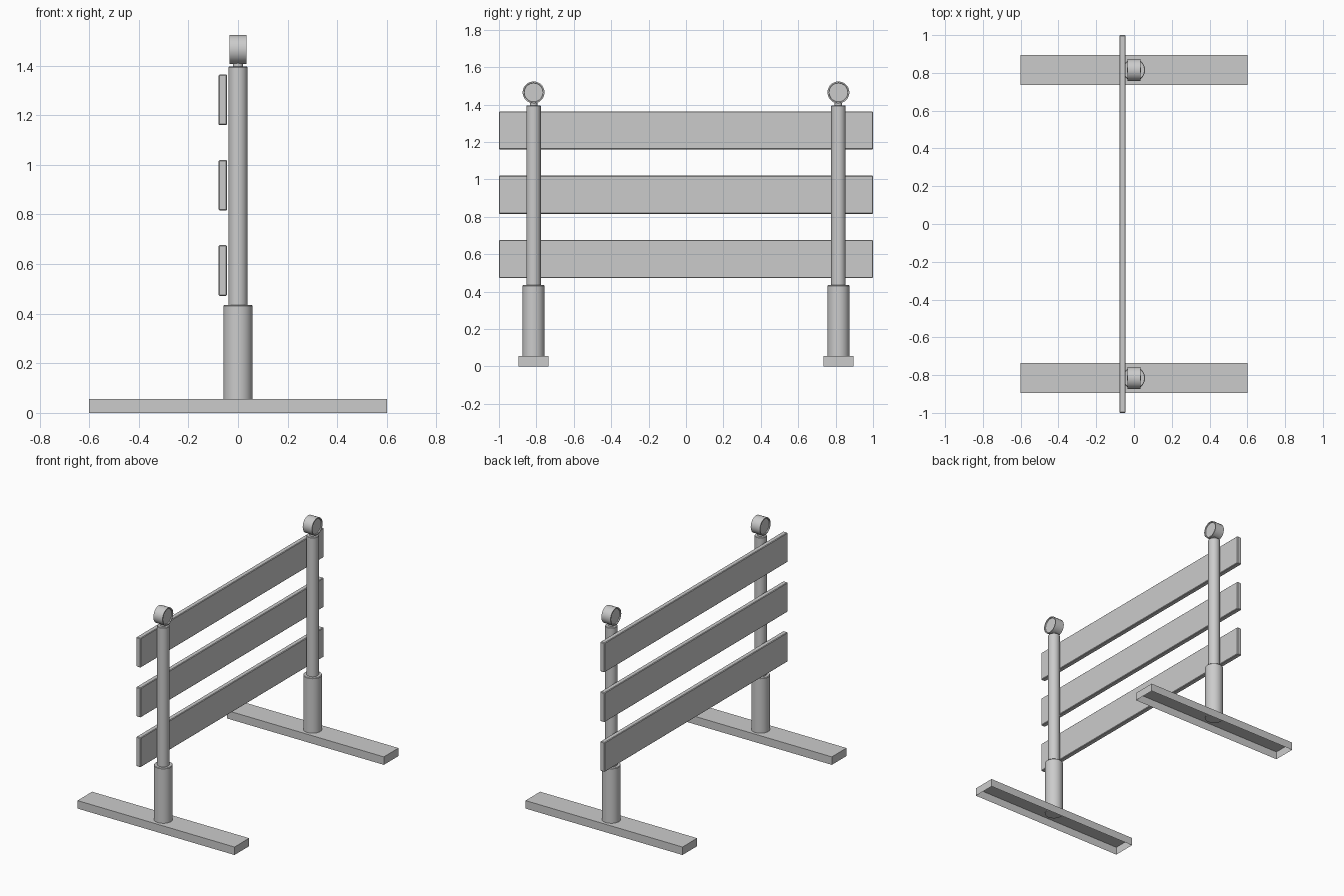
import bpy, bmesh, math
from mathutils import Matrix, Vector

if "Cube" in bpy.data.objects:
    bpy.data.objects.remove(bpy.data.objects["Cube"])


def finish(name, bm, smooth=False):
    bmesh.ops.recalc_face_normals(bm, faces=bm.faces)
    mesh = bpy.data.meshes.new(name)
    bm.to_mesh(mesh)
    bm.free()
    ob = bpy.data.objects.new(name, mesh)
    bpy.context.collection.objects.link(ob)
    if smooth:
        bpy.ops.object.select_all(action='DESELECT')
        ob.select_set(True)
        bpy.context.view_layer.objects.active = ob
        bpy.ops.object.shade_smooth_by_angle(angle=math.radians(35))
    return ob


def box(name, lo, hi, bevel=0.0, open_bottom=False):
    lo, hi = Vector(lo), Vector(hi)
    bm = bmesh.new()
    bmesh.ops.create_cube(bm, size=1, matrix=Matrix.Translation((lo + hi) / 2)
                          @ Matrix.Diagonal((*(hi - lo), 1)))
    if open_bottom:
        bm.normal_update()
        down = [f for f in bm.faces if f.normal.z < -0.9]
        bmesh.ops.delete(bm, geom=down, context='FACES_ONLY')
    if bevel:
        bmesh.ops.bevel(bm, geom=bm.edges[:], offset=bevel, segments=1,
                        affect='EDGES')
    return finish(name, bm)


def lathe(name, profile, matrix, sides=20):
    # revolve (radius, height) pairs around local z
    bm = bmesh.new()
    rings = [[bm.verts.new((r * math.cos(a), r * math.sin(a), z))
              for a in (math.tau * i / sides for i in range(sides))]
             for r, z in profile]
    for a, b in zip(rings, rings[1:]):
        for i in range(sides):
            j = (i + 1) % sides
            bm.faces.new((a[i], a[j], b[j], b[i]))
    bm.faces.new(rings[0])
    bm.faces.new(rings[-1])
    bmesh.ops.transform(bm, matrix=matrix, verts=bm.verts)
    return finish(name, bm, smooth=True)


POST_Y = 0.815
for side, s in (("near", -1), ("far", 1)):
    y = s * POST_Y
    at = Matrix.Translation((0, y, 0))
    # hollow foot channel, open underneath
    box(f"{side}_foot", (-0.6, y - 0.08, 0), (0.6, y + 0.08, 0.055),
        open_bottom=True)
    # socket and post
    lathe(f"{side}_socket", [(0.059, 0.05), (0.059, 0.431), (0.056, 0.435)], at)
    lathe(f"{side}_post", [(0.0385, 0.43), (0.0385, 1.393), (0.036, 1.396)], at)
    # lamp neck and two-sided warning lamp with recessed lenses
    lathe(f"{side}_lamp_neck", [(0.02, 1.39), (0.02, 1.415)], at)
    lathe(f"{side}_warning_lamp",
          [(0.050, -0.029), (0.052, -0.035), (0.059, -0.035),
           (0.059, 0.035), (0.052, 0.035), (0.050, 0.029)],
          Matrix.Translation((0, y, 1.465)) @ Matrix.Rotation(math.pi / 2, 4, 'Y'))

# three barrier boards
for name, z in (("lower", 0.472), ("middle", 0.816), ("upper", 1.16)):
    box(f"{name}_board", (-0.078, -1, z), (-0.044, 1, z + 0.204), bevel=0.004)
